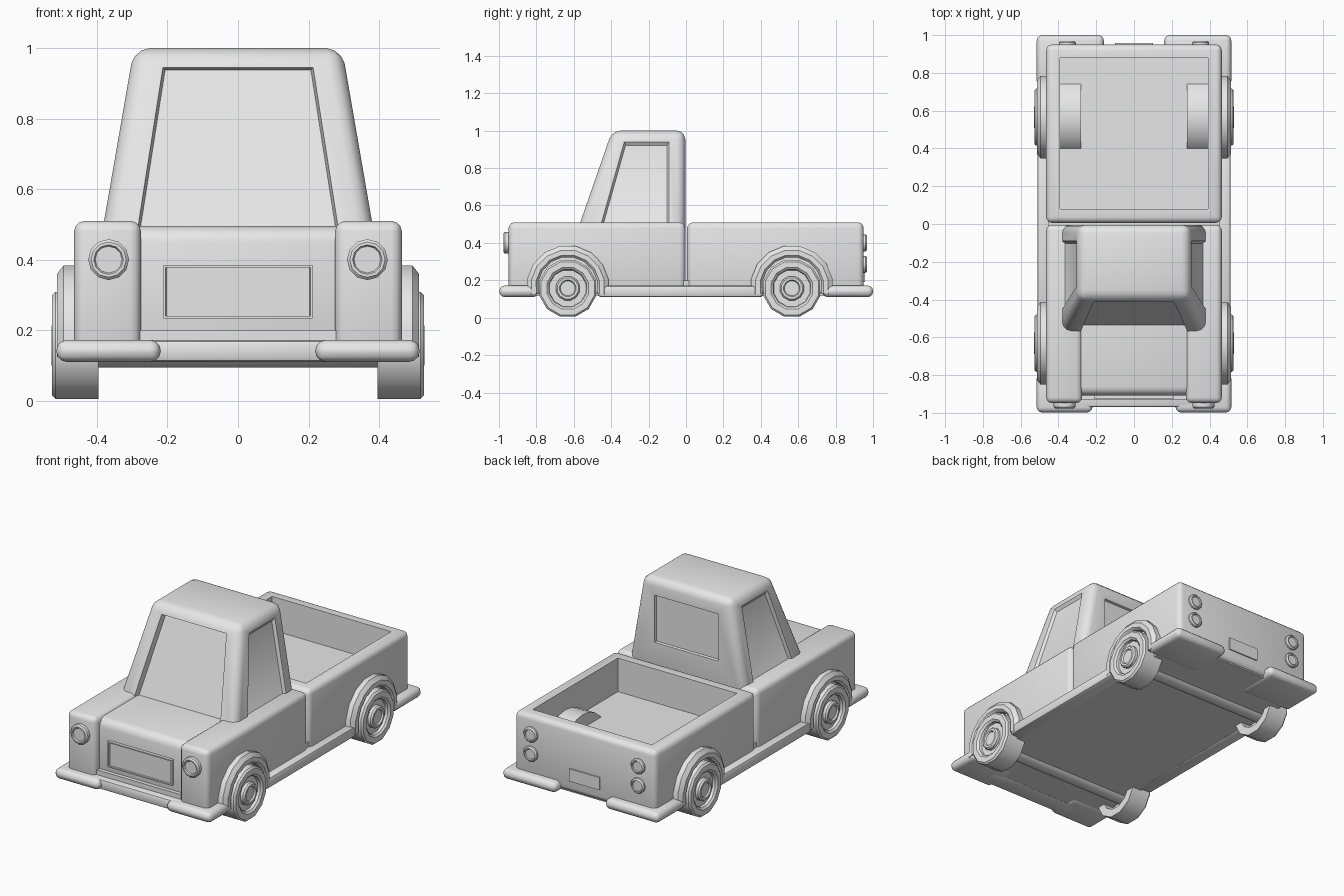
import bpy, bmesh, math
from mathutils import Vector

cube = bpy.data.objects.get("Cube")
if cube:
    bpy.data.objects.remove(cube, do_unlink=True)

grey = bpy.data.materials.new("plain_grey")
grey.use_nodes = True
grey.diffuse_color = (0.8, 0.8, 0.8, 1)
grey.node_tree.nodes["Principled BSDF"].inputs["Base Color"].default_value = (0.8, 0.8, 0.8, 1)


def finish(bm, name, mirror=False):
    """Turn a bmesh into a smooth-by-angle object, optionally mirrored across x."""
    bmesh.ops.recalc_face_normals(bm, faces=bm.faces[:])
    mesh = bpy.data.meshes.new(name)
    bm.to_mesh(mesh)
    bm.free()
    mesh.materials.append(grey)
    ob = bpy.data.objects.new(name, mesh)
    bpy.context.collection.objects.link(ob)
    bpy.ops.object.select_all(action='DESELECT')
    ob.select_set(True)
    bpy.context.view_layer.objects.active = ob
    bpy.ops.object.shade_smooth_by_angle(angle=math.radians(35))
    if mirror:
        mod = ob.modifiers.new("mirror", 'MIRROR')
        mod.use_mirror_merge = False
    return ob


def block(low, high, bevel=0.0, segments=2, top=None):
    """Bevelled box; top = (x0, x1, y0, y1) gives a tapered upper face."""
    x0, y0, z0 = low
    x1, y1, z1 = high
    tx0, tx1, ty0, ty1 = top or (x0, x1, y0, y1)
    bm = bmesh.new()
    ring = [(x0, y0, z0), (x1, y0, z0), (x1, y1, z0), (x0, y1, z0)]
    ring += [(tx0, ty0, z1), (tx1, ty0, z1), (tx1, ty1, z1), (tx0, ty1, z1)]
    vs = [bm.verts.new(p) for p in ring]
    bm.faces.new(vs[3::-1])
    bm.faces.new(vs[4:])
    for i in range(4):
        j = (i + 1) % 4
        bm.faces.new((vs[i], vs[j], vs[j + 4], vs[i + 4]))
    if bevel:
        bmesh.ops.bevel(bm, geom=bm.edges[:], offset=bevel, segments=segments,
                        profile=0.5, affect='EDGES')
    bm.normal_update()
    return bm


def recess(bm, axis, sign, corners, depth, shrink=1.0):
    """Sink a four-cornered panel into the largest face looking along an axis."""
    face = max((f for f in bm.faces if f.normal[axis] * sign > 0.8),
               key=lambda f: f.calc_area())
    origin, normal = face.calc_center_median(), face.normal.copy()
    a, b = [i for i in range(3) if i != axis]
    mid = sum((Vector(c) for c in corners), Vector((0, 0))) / 4
    for scale, sink in ((1.0, 0.0), (shrink, depth)):
        bmesh.ops.inset_individual(bm, faces=[face], thickness=0.004)
        for v in face.verts:
            here = Vector((v.co[a], v.co[b]))
            goal = min((Vector(c) for c in corners), key=lambda c: (c - here).length)
            goal = mid + (goal - mid) * scale
            v.co[a], v.co[b] = goal
            slope = normal[a] * (goal[0] - origin[a]) + normal[b] * (goal[1] - origin[b])
            v.co[axis] = origin[axis] - slope / normal[axis] - sink * sign
    bm.normal_update()


def lathe(profile, centre, axis=0, start=0, sweep=360, steps=12):
    """Sweep a closed (along, radius) profile round the x or y axis."""
    bm = bmesh.new()
    full = sweep == 360
    rings = []
    for k in range(steps if full else steps + 1):
        t = math.radians(start + sweep * k / steps)
        ring = []
        for along, r in profile:
            c, z = centre[0] + r * math.cos(t), centre[1] + r * math.sin(t)
            ring.append(bm.verts.new((along, c, z) if axis == 0 else (c, along, z)))
        rings.append(ring)
    n = len(profile)
    for k in range(steps):
        p, q = rings[k], rings[(k + 1) % len(rings)]
        for i in range(n):
            j = (i + 1) % n
            bm.faces.new((p[i], p[j], q[j], q[i]))
    if not full:
        bm.faces.new(rings[0])
        bm.faces.new(rings[-1])
    bmesh.ops.remove_doubles(bm, verts=bm.verts[:], dist=0.0001)
    return bm


def rect(x0, x1, y0, y1):
    return [(x0, y0), (x1, y0), (x1, y1), (x0, y1)]


# Chassis, hood and front fenders
finish(block((-0.455, -0.93, 0.115), (0.455, 0.93, 0.2)), "chassis")
finish(block((-0.33, -0.907, 0.12), (0.33, -0.01, 0.495), 0.045, 3), "hood")
finish(block((0.275, -0.948, 0.12), (0.465, -0.004, 0.51), 0.03, 3), "front_fender", True)

# Grille panel on the nose
bm = block((-0.212, -0.925, 0.233), (0.212, -0.88, 0.385))
recess(bm, 1, -1, rect(-0.205, 0.205, 0.24, 0.378), 0.01, 0.99)
finish(bm, "grille")

# Cab with sunken windows
bm = block((-0.397, -0.6, 0.41), (0.397, -0.004, 1.0), 0.045, 3,
           top=(-0.295, 0.295, -0.395, -0.004))
recess(bm, 1, -1, [(-0.285, 0.485), (0.285, 0.485), (0.213, 0.945), (-0.213, 0.945)], 0.035, 0.97)
recess(bm, 1, 1, rect(-0.21, 0.21, 0.62, 0.9), 0.015, 0.98)
side_window = [(-0.46, 0.48), (-0.09, 0.48), (-0.09, 0.94), (-0.33, 0.94)]
for sign in (-1, 1):
    recess(bm, 0, sign, side_window, 0.015, 0.92)
finish(bm, "cab")

# Cargo bed with wheel housings
bm = block((-0.465, 0.006, 0.12), (0.465, 0.95, 0.51), 0.03, 3)
recess(bm, 2, 1, rect(-0.392, 0.392, 0.08, 0.88), 0.2)
finish(bm, "cargo_bed")
housing = [(0.28, 0.0), (0.28, 0.225), (0.41, 0.225), (0.41, 0.0)]
finish(lathe(housing, (0.57, 0.165), 0, 0, 180, 12), "wheel_housing", True)

# Bumpers and running boards
finish(block((-0.31, -0.97, 0.11), (0.31, -0.85, 0.172), 0.015), "front_bumper_centre")
finish(block((0.22, -0.998, 0.11), (0.515, -0.79, 0.172), 0.028, 3), "front_bumper_corner", True)
finish(block((0.16, 0.73, 0.11), (0.515, 1.0, 0.172), 0.028, 3), "rear_bumper", True)
finish(block((0.43, -0.47, 0.11), (0.512, 0.41, 0.172), 0.015), "running_board", True)
finish(block((-0.1, 0.93, 0.19), (0.1, 0.957, 0.265)), "rear_plate")

# Wheels, axles and wheel arches
tyre = [(0.395, 0.157), (0.518, 0.157), (0.528, 0.147), (0.528, 0.115), (0.518, 0.103),
        (0.503, 0.1), (0.503, 0.066), (0.52, 0.066), (0.529, 0.058), (0.529, 0.045),
        (0.52, 0.04), (0.52, 0), (0.48, 0), (0.48, 0.11), (0.395, 0.11)]
arch = [(0.44, 0.16), (0.5, 0.16), (0.514, 0.172), (0.514, 0.198), (0.495, 0.222), (0.44, 0.222)]
axle = [(0, 0), (0, 0.063), (0.485, 0.063), (0.485, 0)]
for place, y in (("front", -0.632), ("rear", 0.566)):
    hub = (y, 0.157)
    finish(lathe(tyre, hub, 0, 15), place + "_wheel", True)
    finish(lathe(axle, hub), place + "_axle", True)
    finish(lathe(arch, (y, 0.165), 0, -12, 204, 9), place + "_wheel_arch", True)

# Head and tail lights
headlight = [(-0.93, 0), (-0.93, 0.058), (-0.968, 0.058), (-0.976, 0.05),
             (-0.976, 0.042), (-0.968, 0.038), (-0.968, 0)]
finish(lathe(headlight, (0.367, 0.4), 1), "headlight", True)
taillight = [(0.93, 0), (0.93, 0.045), (0.96, 0.045), (0.968, 0.038),
             (0.968, 0.032), (0.962, 0.029), (0.962, 0)]
for place, z in (("upper", 0.4), ("lower", 0.285)):
    finish(lathe(taillight, (0.353, z), 1), place + "_taillight", True)
